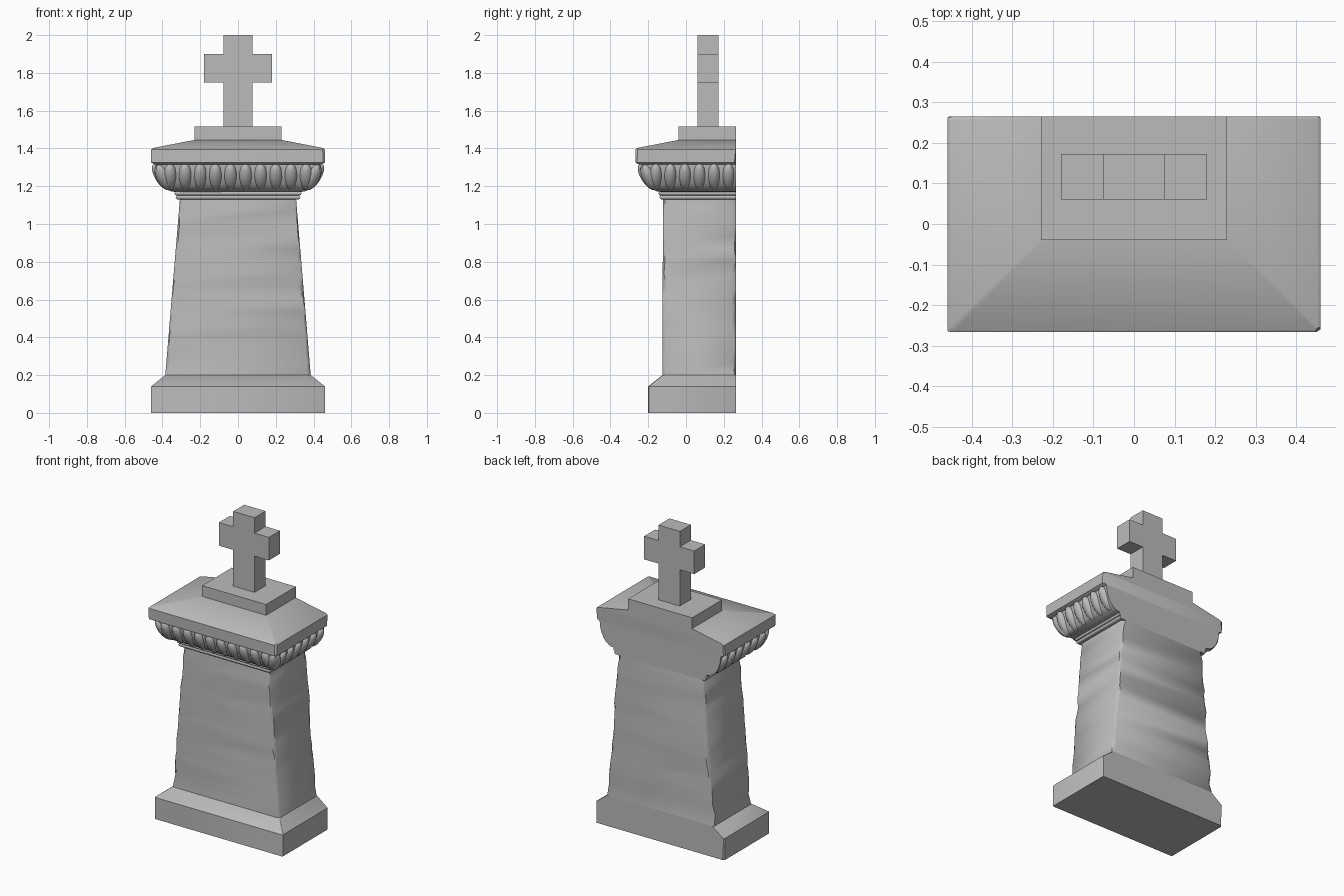
import bpy, bmesh, math, random
from mathutils import Matrix, Vector

random.seed(4)
if "Cube" in bpy.data.objects:
    bpy.data.objects.remove(bpy.data.objects["Cube"])

BACK = 0.265

stone = bpy.data.materials.new("grey stone")
stone.use_nodes = True
stone.diffuse_color = (0.5, 0.5, 0.5, 1)
bsdf = stone.node_tree.nodes["Principled BSDF"]
bsdf.inputs["Base Color"].default_value = stone.diffuse_color
bsdf.inputs["Roughness"].default_value = 0.9


def finish(name, bm, angle=35):
    bmesh.ops.recalc_face_normals(bm, faces=bm.faces)
    mesh = bpy.data.meshes.new(name)
    bm.to_mesh(mesh)
    bm.free()
    mesh.materials.append(stone)
    ob = bpy.data.objects.new(name, mesh)
    bpy.context.collection.objects.link(ob)
    bpy.ops.object.select_all(action='DESELECT')
    ob.select_set(True)
    bpy.context.view_layer.objects.active = ob
    bpy.ops.object.shade_smooth_by_angle(angle=math.radians(angle))
    return ob


def loft(name, rings, wear=0.0, angle=35):
    """Stack of flat-backed rectangles (half width, front y, z) with worn corners."""
    bm = bmesh.new()
    loops = []
    for w, f, z in rings:
        pts = []
        for cx, cy, sx, sy in ((-w, f, 1, 1), (w, f, -1, 1), (w, BACK, -1, -1), (-w, BACK, 1, -1)):
            a, b = ((random.uniform(0.15, 1) * wear for _ in "ab") if wear else (0, 0))
            along_x, along_y = (cx + sx * a, cy), (cx, cy + sy * b)
            # order the two corner points counter-clockwise
            pair = (along_y, along_x) if sx == sy else (along_x, along_y)
            pts += pair if wear else pair[:1]
        loops.append([bm.verts.new((x, y, z)) for x, y in pts])
    n = len(loops[0])
    for lo, hi in zip(loops, loops[1:]):
        for i in range(n):
            j = (i + 1) % n
            bm.faces.new((lo[i], lo[j], hi[j], hi[i]))
    bm.faces.new(loops[0][::-1])
    bm.faces.new(loops[-1])
    return finish(name, bm, angle)


# Plinth with sloped shoulder
loft("plinth", [(0.46, -0.2, 0), (0.46, -0.2, 0.14), (0.385, -0.125, 0.2)], 0.012)

# Tapered shaft with chipped vertical edges
steps = 14
loft("shaft", [(0.385 - 0.078 * t, -0.125 + 0.003 * t, 0.2 + 0.94 * t)
               for t in (i / steps for i in range(steps + 1))], 0.026, 50)

# Neck mouldings: two thin rounded bands
for name, z0, w, r in (("lower_neck_band", 1.13, 0.318, 0.012), ("upper_neck_band", 1.152, 0.326, 0.010)):
    arc = [math.pi * i / 6 for i in range(7)]
    loft(name, [(w + r * math.sin(a), 0.19 - w - r * math.sin(a), z0 + r - r * math.cos(a))
                for a in arc], 0, 50)

# Convex bed of the cornice
bed = []
for i in range(9):
    a = math.pi / 2 * i / 8
    out = 0.1 * math.sin(a)
    bed.append((0.335 + out, -0.135 - out, 1.17 + 0.15 * (1 - math.cos(a))))
loft("cornice_bed", bed, 0, 50)

# Carved lobes running round the front and both sides
bm = bmesh.new()


def lobe(x, y, turn, width):
    m = (Matrix.Translation((x, y, 1.25)) @ Matrix.Rotation(turn, 4, 'Z')
         @ Matrix.Rotation(math.radians(32), 4, 'X')
         @ Matrix.Diagonal((width, 0.034, 0.08, 1)))
    bmesh.ops.create_uvsphere(bm, u_segments=12, v_segments=8, radius=1, matrix=m)


count = 10
for i in range(count):
    lobe(-0.36 + 0.72 * i / (count - 1), -0.205, 0, 0.037)
for s in (-1, 1):
    for i in range(6):
        lobe(s * 0.405, -0.16 + 0.077 * i, s * math.pi / 2, 0.035)
    lobe(s * 0.397, -0.197, s * math.pi / 4, 0.04)
finish("cornice_lobes", bm, 60)

# Cap slab with sloping top
loft("cap_slab", [(0.44, -0.25, 1.315), (0.46, -0.267, 1.325), (0.46, -0.267, 1.395),
                  (0.452, -0.26, 1.402), (0.23, -0.04, 1.445)], 0.012)

# Block under the cross
loft("cross_block", [(0.23, -0.04, 1.42), (0.23, -0.04, 1.515)])

# Cross cut from one outline
half = [(0.077, 1.5), (0.077, 1.75), (0.18, 1.75), (0.18, 1.9), (0.077, 1.9), (0.077, 2.0)]
outline = half + [(-x, z) for x, z in reversed(half)]
bm = bmesh.new()
face = bm.faces.new([bm.verts.new((x, 0.06, z)) for x, z in outline])
ext = bmesh.ops.extrude_face_region(bm, geom=[face])
bmesh.ops.translate(bm, vec=Vector((0, 0.113, 0)),
                    verts=[v for v in ext["geom"] if isinstance(v, bmesh.types.BMVert)])
finish("cross", bm)
